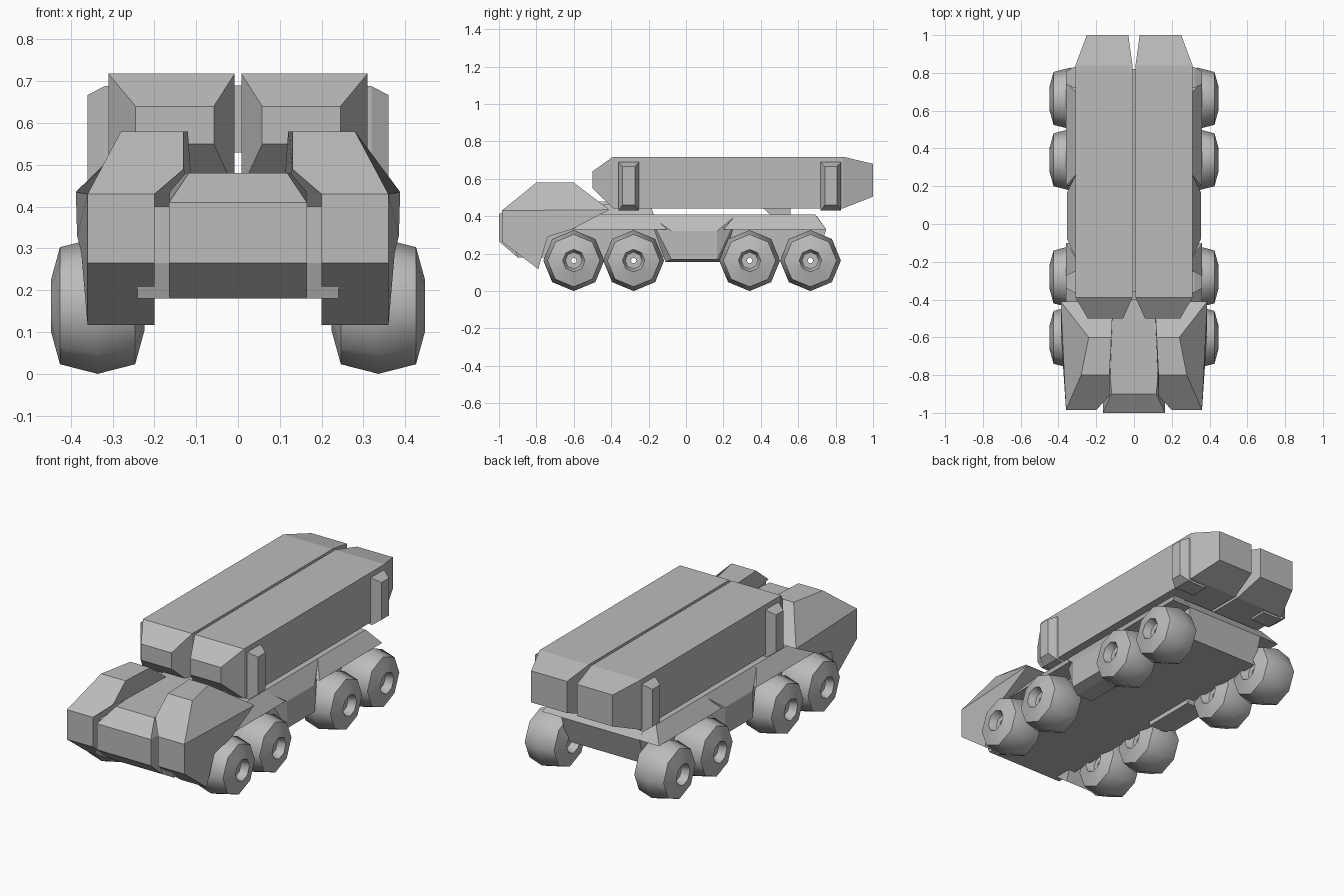
import bpy, bmesh, math
from mathutils import Matrix, Vector

cube = bpy.data.objects.get("Cube")
if cube:
    bpy.data.objects.remove(cube, do_unlink=True)

grey = bpy.data.materials.new("plain_grey")
grey.use_nodes = True
grey.diffuse_color = (0.5, 0.5, 0.5, 1)
grey.node_tree.nodes["Principled BSDF"].inputs["Base Color"].default_value = (0.5, 0.5, 0.5, 1)


def finish(bm, name, mirror=False):
    bmesh.ops.recalc_face_normals(bm, faces=bm.faces)
    mesh = bpy.data.meshes.new(name)
    bm.to_mesh(mesh)
    bm.free()
    mesh.materials.append(grey)
    obj = bpy.data.objects.new(name, mesh)
    bpy.context.collection.objects.link(obj)
    if mirror:
        obj.modifiers.new("mirror", 'MIRROR')
    return obj


def hull(name, points, mirror=False):
    """Convex solid around the points."""
    bm = bmesh.new()
    for p in points:
        bm.verts.new(p)
    bmesh.ops.convex_hull(bm, input=bm.verts)
    bmesh.ops.dissolve_limit(bm, angle_limit=0.02, verts=bm.verts, edges=bm.edges)
    return finish(bm, name, mirror)


def rect(y, x0, x1, z0, z1):
    return [(x, y, z) for x in (x0, x1) for z in (z0, z1)]


def flat(z, x, y0, y1):
    return [(s * x, y, z) for s in (-1, 1) for y in (y0, y1)]


def side(x, y0, y1, z0, z1):
    return [(x, y, z) for y in (y0, y1) for z in (z0, z1)]


def loft(name, profile, i, j, mirror=False):
    """Side profile of (y, z, inner x, outer x), its caps creased from i to j."""
    bm = bmesh.new()
    n = len(profile)
    rings = [[bm.verts.new((p[k], p[0], p[1])) for p in profile] for k in (2, 3)]
    for a in range(n):
        b = (a + 1) % n
        bm.faces.new((rings[0][a], rings[0][b], rings[1][b], rings[1][a]))
    for r in rings:
        bm.faces.new(r[i:j + 1])
        bm.faces.new(r[j:] + r[:i + 1])
    return finish(bm, name, mirror)


# Cab: two side pods and a lower hood between them
loft("cab_pod", [
    (-0.985, 0.265, 0.2, 0.36), (-0.985, 0.43, 0.2, 0.36), (-0.91, 0.49, 0.13, 0.328),
    (-0.8, 0.58, 0.13, 0.28), (-0.6, 0.58, 0.12, 0.24), (-0.41, 0.435, 0.11, 0.388),
    (-0.61, 0.33, 0.2, 0.385), (-0.74, 0.29, 0.2, 0.375), (-0.79, 0.117, 0.2, 0.36),
], 1, 5, True)
hood = [(-1, 0.265, 0.165), (-1, 0.41, 0.165), (-0.9, 0.48, 0.118), (-0.4, 0.48, 0.16),
        (-0.4, 0.41, 0.165), (-0.4, 0.18, 0.165), (-0.9, 0.18, 0.165)]
loft("hood", [(y, z, -x, x) for y, z, x in hood], 1, 4)

# Chassis hull, deck plates and side lockers
body = [(-0.9, 0.18), (-0.93, 0.265), (-0.93, 0.4), (0.7, 0.4), (0.75, 0.33), (0.7, 0.18)]
hull("chassis", [(s * 0.24, y, z) for s in (-1, 1) for y, z in body])
hull("rear_deck", flat(0.33, 0.36, 0.2, 0.75) + flat(0.41, 0.3, 0.27, 0.69))
hull("front_deck", flat(0.33, 0.36, -0.62, -0.1) + flat(0.41, 0.3, -0.47, -0.19))
hull("middle_deck", flat(0.32, 0.3, -0.11, 0.2) + flat(0.41, 0.3, -0.2, 0.275))
hull("side_locker", side(0.2, -0.11, 0.2, 0.155, 0.33) + side(0.3, -0.11, 0.2, 0.155, 0.33)
     + side(0.355, -0.078, 0.165, 0.17, 0.32) + [(0.3, -0.2, 0.41), (0.3, 0.275, 0.41)], True)

# Mounts under the launch containers
hull("front_mount", flat(0.4, 0.24, -0.46, -0.17) + flat(0.465, 0.22, -0.44, -0.19))
hull("rear_mount", flat(0.4, 0.2, 0.46, 0.56) + flat(0.445, 0.2, 0.41, 0.56))

# Launch containers with tapered ends and a spine between them
hull("launch_container", rect(-0.5, 0.058, 0.245, 0.55, 0.64) + rect(-0.39, 0.008, 0.31, 0.442, 0.718)
     + rect(0.84, 0.008, 0.31, 0.442, 0.718) + rect(1, 0.03, 0.25, 0.505, 0.68), True)
hull("container_spine", rect(-0.36, -0.009, 0.009, 0.53, 0.69) + rect(0.82, -0.009, 0.009, 0.53, 0.69))

# Clamps gripping the containers
for label, y in (("front", -0.307), ("rear", 0.775)):
    hull(label + "_clamp", side(0.3, y - 0.055, y + 0.055, 0.43, 0.69)
         + side(0.32, y - 0.055, y + 0.055, 0.43, 0.688)
         + side(0.36, y - 0.033, y + 0.033, 0.46, 0.667), True)
    hull(label + "_clamp_foot", side(0.2, y - 0.05, y + 0.05, 0.43, 0.45)
         + side(0.31, y - 0.05, y + 0.05, 0.43, 0.45), True)

# Eight-sided wheels with recessed, bored hubs
tyre = [(-0.112, 0.06), (-0.09, 0.14), (0, 0.163), (0.09, 0.14), (0.112, 0.06),
        (0.07, 0.045), (0.07, 0.015), (-0.07, 0.015), (-0.07, 0.045)]


def wheel(name, centre):
    bm = bmesh.new()
    rings = []
    for k in range(8):
        turn = Matrix.Rotation(k * math.pi / 4, 3, 'X')
        rings.append([bm.verts.new(turn @ Vector((x, 0, r))) for x, r in tyre])
    for k in range(8):
        a, b = rings[k], rings[(k + 1) % 8]
        for m in range(len(tyre)):
            n = (m + 1) % len(tyre)
            bm.faces.new((a[m], a[n], b[n], b[m]))
    bmesh.ops.recalc_face_normals(bm, faces=bm.faces)
    for f in bm.faces:
        f.smooth = True
    for e in bm.edges:
        e.smooth = e.calc_face_angle() < math.radians(50)
    finish(bm, name).location = centre


for number, y in enumerate((-0.6, -0.28, 0.34, 0.665), 1):
    for label, s in (("left", 1), ("right", -1)):
        wheel(f"{label}_wheel_{number}", (s * 0.336, y, 0.163))
